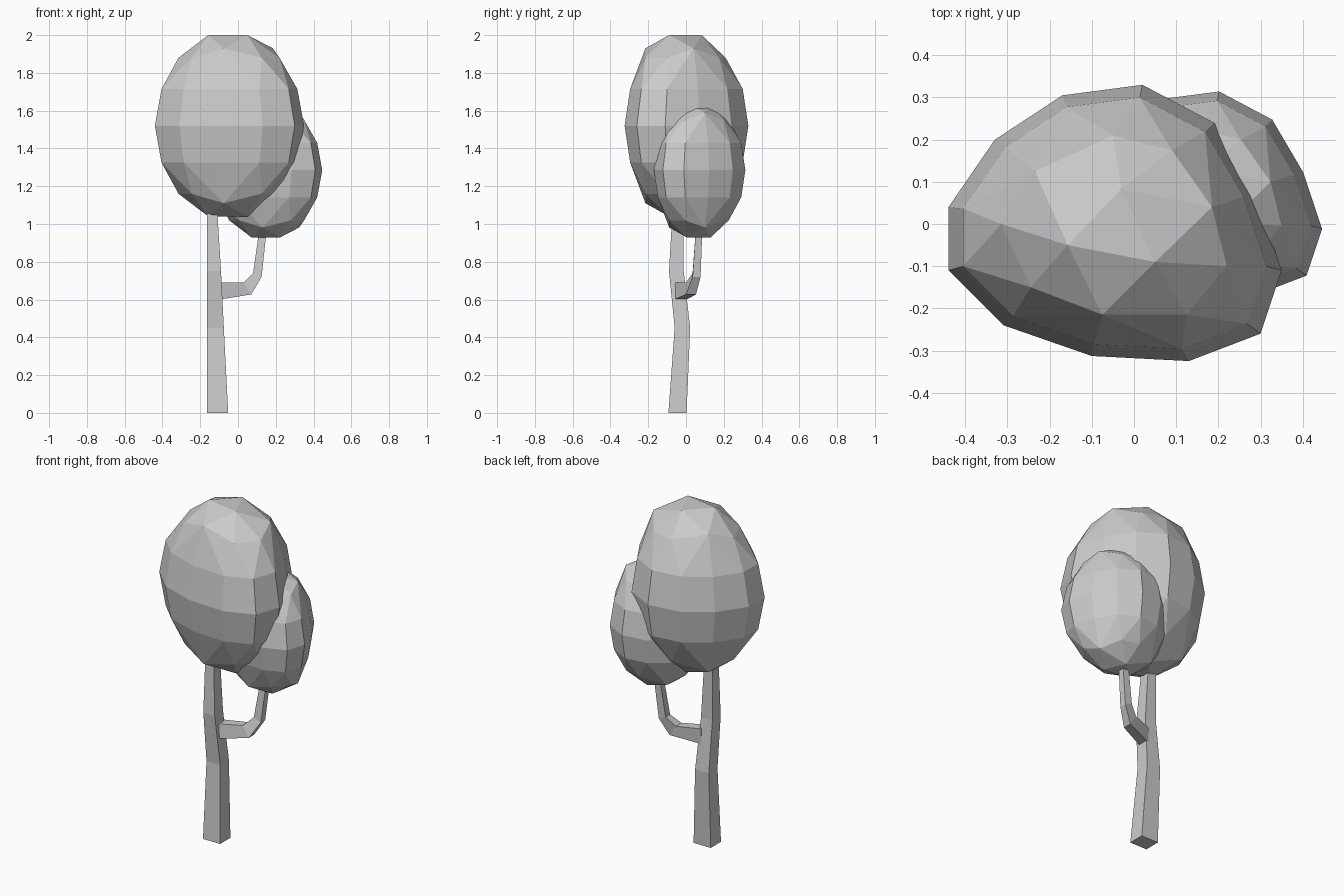
import bpy, bmesh

if "Cube" in bpy.data.objects:
    bpy.data.objects.remove(bpy.data.objects["Cube"])


def finish(name, bm):
    bmesh.ops.recalc_face_normals(bm, faces=bm.faces[:])
    mesh = bpy.data.meshes.new(name)
    bm.to_mesh(mesh)
    bm.free()
    obj = bpy.data.objects.new(name, mesh)
    bpy.context.collection.objects.link(obj)
    return obj


def loft(name, sections):
    """Skin a row of four-cornered sections and cap both ends."""
    bm = bmesh.new()
    rings = [[bm.verts.new(p) for p in s] for s in sections]
    for a, b in zip(rings, rings[1:]):
        for i in range(4):
            j = (i + 1) % 4
            bm.faces.new((a[i], a[j], b[j], b[i]))
    bm.faces.new(rings[0])
    bm.faces.new(rings[-1])
    return finish(name, bm)


# Crown outline, relative to the crown centre
EQUATOR = [(-.39, .04), (-.28, .20), (-.12, .305), (.07, .33), (.24, .24), (.34, .07),
           (.40, -.11), (.35, -.26), (.18, -.325), (-.05, -.313), (-.26, -.24), (-.39, -.11)]
SHOULDER_LOW = [(-.265, 0), (-.195, -.15), (.175, -.215), (.27, -.10), (.14, .175), (0, .21)]
SHOULDER_HIGH = [(-.185, .125), (-.025, -.215), (.235, .04)]
CAP = [(-.107, -.05), (.10, -.09), (.02, .083)]


def crown(name, centre, size):
    """Faceted egg: a 12-sided belt narrowing to a triangle above and below."""
    bm = bmesh.new()
    points = [(x, y, 0) for x, y in EQUATOR]
    for side in (1, -1):
        points += [(x * .91, y * .91, .195 * side) for x, y in EQUATOR]
        points += [(x, y, .36 * side) for x, y in SHOULDER_LOW]
        points += [(x, y, .41 * side) for x, y in SHOULDER_HIGH]
        points += [(x, y, .48 * side) for x, y in CAP]
    verts = [bm.verts.new(p) for p in points]
    bmesh.ops.convex_hull(bm, input=verts)
    bmesh.ops.delete(bm, geom=[v for v in bm.verts if not v.link_faces], context='VERTS')
    obj = finish(name, bm)
    obj.location = centre
    obj.scale = (size,) * 3
    return obj


crown("large_crown", (-.05, 0, 1.52), 1)
crown("small_crown", (.15, .07, 1.285), .74)

# Trunk: tapering square post with a slight bend (x0, x1, y0, y1, z)
trunk = [(-.165, -.052, -.093, .003, 0), (-.165, -.075, -.06, .022, .45),
         (-.165, -.09, -.09, -.012, .75), (-.165, -.115, -.067, -.012, 1.15)]
loft("trunk", [[(a, c, z), (b, c, z), (b, d, z), (a, d, z)] for a, b, c, d, z in trunk])

# Branch: outer point and inner point of each section, then its y range
branch = [((-.10, .60), (-.10, .69), -.062, .003), ((.07, .627), (.03, .69), .0, .053),
          ((.125, .72), (.08, .74), .035, .077), ((.155, 1.0), (.117, 1.0), .054, .088)]
loft("branch", [[(o[0], c, o[1]), (o[0], d, o[1]), (i[0], d, i[1]), (i[0], c, i[1])]
                for o, i, c, d in branch])
